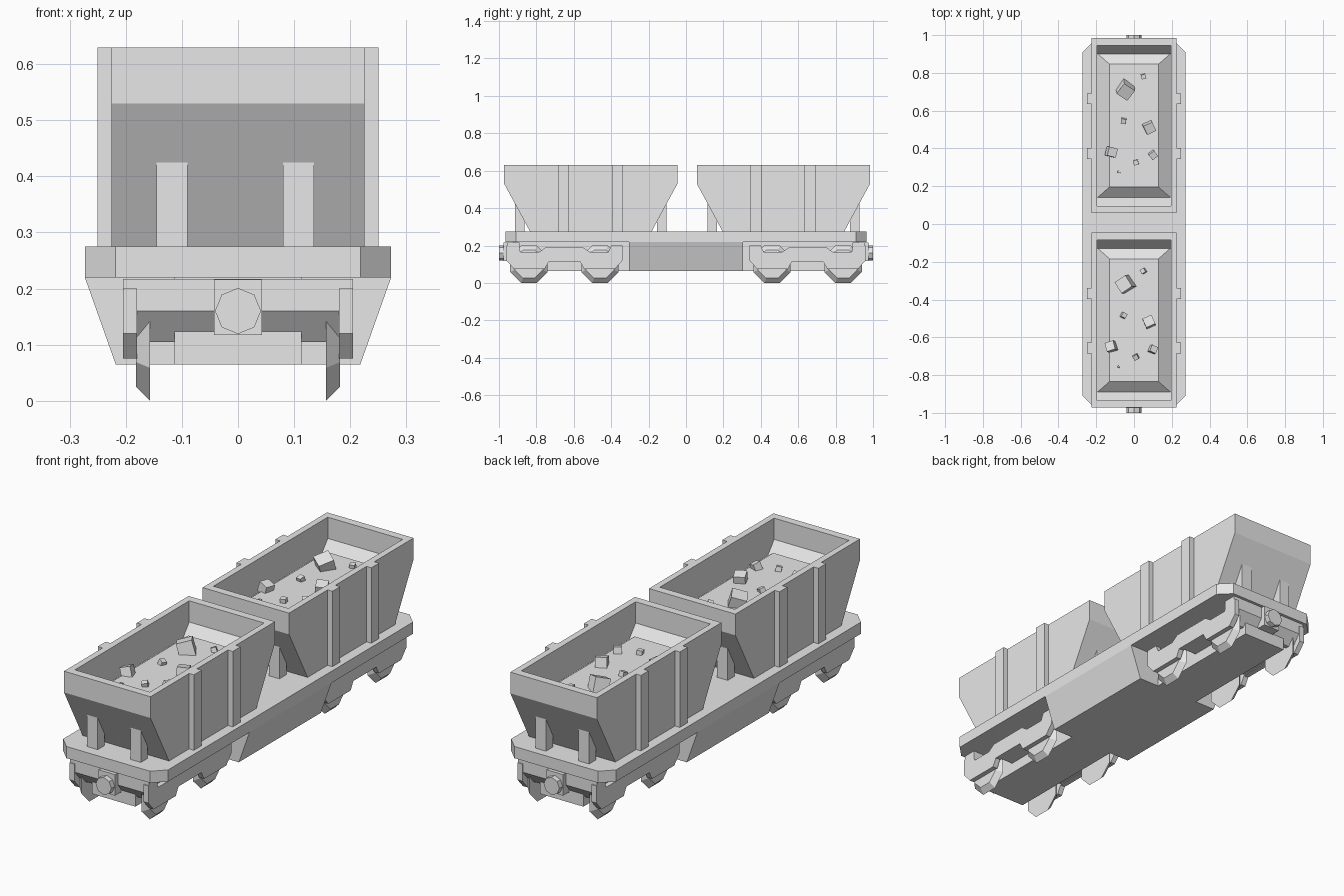
import bpy, bmesh, math, random
from mathutils import Vector

random.seed(4)
old = bpy.data.objects.get("Cube")
if old:
    bpy.data.objects.remove(old, do_unlink=True)

GREY = (0.8, 0.8, 0.8, 1)
mat = bpy.data.materials.new("plain_grey")
mat.use_nodes = True
mat.diffuse_color = GREY
mat.node_tree.nodes["Principled BSDF"].inputs["Base Color"].default_value = GREY


def finish(name, bm):
    bmesh.ops.recalc_face_normals(bm, faces=bm.faces)
    mesh = bpy.data.meshes.new(name)
    bm.to_mesh(mesh)
    bm.free()
    mesh.materials.append(mat)
    obj = bpy.data.objects.new(name, mesh)
    bpy.context.collection.objects.link(obj)
    return obj


def prism(name, points, axis, lo, hi):
    """Extrude a 2D profile along an axis; points use the other two axes in order."""
    bm = bmesh.new()

    def vert(p, t):
        co = list(p)
        co.insert("xyz".index(axis), t)
        return bm.verts.new(co)
    a = [vert(p, lo) for p in points]
    b = [vert(p, hi) for p in points]
    bm.faces.new(a)
    bm.faces.new(b)
    n = len(points)
    for i in range(n):
        j = (i + 1) % n
        bm.faces.new((a[i], a[j], b[j], b[i]))
    return finish(name, bm)


def box(name, x, y, z):
    return prism(name, [(x[0], y[0]), (x[1], y[0]), (x[1], y[1]), (x[0], y[1])], "z", *z)


def loft(name, rings, cap_start=True):
    """Rings are (half width x, y low, y high, z) rectangles joined in sequence."""
    bm = bmesh.new()
    loops = [[bm.verts.new(c) for c in ((-w, a, z), (w, a, z), (w, b, z), (-w, b, z))]
             for w, a, b, z in rings]
    for p, q in zip(loops, loops[1:]):
        for i in range(4):
            j = (i + 1) % 4
            bm.faces.new((p[i], p[j], q[j], q[i]))
    if cap_start:
        bm.faces.new(loops[0])
    bm.faces.new(loops[-1])
    return finish(name, bm)


# Deck with chamfered corners
prism("deck", [(-0.273, -0.91), (-0.218, -0.965), (0.218, -0.965), (0.273, -0.91),
               (0.273, 0.91), (0.218, 0.965), (-0.218, 0.965), (-0.273, 0.91)],
      "z", 0.22, 0.275)

# Tapered belly and narrow centre sill
prism("belly", [(-0.218, 0.065), (0.218, 0.065), (0.273, 0.22), (-0.273, 0.22)],
      "y", -0.305, 0.305)
box("centre_sill", (-0.113, 0.113), (-0.925, 0.925), (0.065, 0.221))


# Wheel: tapered eight-sided disc with its axle along x
def wheel(name, side, y):
    bm = bmesh.new()
    rings = []
    for x, apothem in ((0.157, 0.1), (0.182, 0.075)):
        r = apothem / math.cos(math.pi / 8)
        rings.append([bm.verts.new((side * x, y + r * math.cos(t), 0.1 + r * math.sin(t)))
                      for t in [math.pi / 8 + k * math.pi / 4 for k in range(8)]])
    bmesh.ops.bridge_loops(bm, edges=[bm.edges.new((r[k], r[k - 1]))
                                      for r in rings for k in range(8)])
    for r in rings:
        bm.faces.new(r)
    finish(name, bm)


# Bogies, couplers and end beams
half_top = [(0.31, 0.2), (0.25, 0.2), (0.235, 0.166), (0.135, 0.166), (0.1, 0.19)]
half_bottom = [(0.085, 0.112), (0.105, 0.075), (0.27, 0.075), (0.31, 0.12)]
for end, word in ((-1, "front"), (1, "rear")):
    centre = end * 0.65
    right = half_top[::-1] + half_bottom[::-1]
    left = [(-y, z) for y, z in reversed(right)]
    frame = [(centre + y, z) for y, z in right + left]
    for side, hand in ((-1, "right"), (1, "left")):
        prism(f"{word}_{hand}_bogie_frame", frame, "x", *sorted((side * 0.18, side * 0.205)))
        for k, y in enumerate((centre - 0.19, centre + 0.19)):
            wheel(f"{word}_{hand}_wheel_{k + 1}", side, y)
    box(f"{word}_bogie_bolster", (-0.19, 0.19), (centre - 0.08, centre + 0.08), (0.115, 0.185))
    prism(f"{word}_end_beam", [(end * y, z) for y, z in
                               ((0.955, 0.217), (0.955, 0.16), (0.91, 0.105), (0.89, 0.105),
                                (0.89, 0.217))], "x", -0.205, 0.205)
    box(f"{word}_coupler_block", (-0.043, 0.043), sorted((end * 0.93, end * 0.975)),
        (0.117, 0.216))
    prism(f"{word}_coupler", [(0.041 * math.sin(k * math.pi / 4),
                               0.16 + 0.041 * math.cos(k * math.pi / 4)) for k in range(8)],
          "y", *sorted((end * 0.96, end * 1.0)))


# One loose lump of the load
def lump(name, x, y, z, size):
    bm = bmesh.new()
    bmesh.ops.create_cube(bm, size=size)
    obj = finish(name, bm)
    obj.location = Vector((x, y, z))
    obj.rotation_euler = [random.uniform(-0.35, 0.35), random.uniform(-0.35, 0.35),
                          random.uniform(0, 1.5)]


LUMPS = [(-0.045, 0.19, 0.07), (0.05, 0.26, 0.024), (-0.055, 0.025, 0.026),
         (0.08, -0.01, 0.052), (-0.12, -0.14, 0.048), (0.1, -0.155, 0.036),
         (0.01, -0.195, 0.026), (-0.08, -0.245, 0.012)]

# Hoppers: outer shell, inner well, heaped load, ribs and end posts
for word, c in (("front", -0.509), ("rear", 0.521)):
    loft(f"{word}_hopper", [(0.225, c - 0.325, c + 0.325, 0.275),
                            (0.225, c - 0.463, c + 0.463, 0.53),
                            (0.225, c - 0.463, c + 0.463, 0.63),
                            (0.195, c - 0.425, c + 0.425, 0.63),
                            (0.195, c - 0.425, c + 0.425, 0.53),
                            (0.195, c - 0.36, c + 0.36, 0.45)])
    loft(f"{word}_load", [(0.195, c - 0.383, c + 0.383, 0.472),
                          (0.13, c - 0.325, c + 0.325, 0.522)])
    for k, (x, y, size) in enumerate(LUMPS):
        lump(f"{word}_lump_{k + 1}", x, c + y, 0.522 + size * 0.25, size)
    for side, hand in ((-1, "right"), (1, "left")):
        for k, y in enumerate((-0.147, 0.142)):
            box(f"{word}_{hand}_rib_{k + 1}", sorted((side * 0.22, side * 0.25)),
                (c + y - 0.029, c + y + 0.029), (0.275, 0.63))
        # Posts lean into the sloping end walls
        for k, end in enumerate((-1, 1)):
            x = side * 0.1125 - 0.005
            prism(f"{word}_{hand}_post_{k + 1}",
                  [(c + end * y, z) for y, z in ((0.406, 0.275), (0.406, 0.425),
                                                 (0.355, 0.36), (0.355, 0.275))],
                  "x", x - 0.0275, x + 0.0275)
